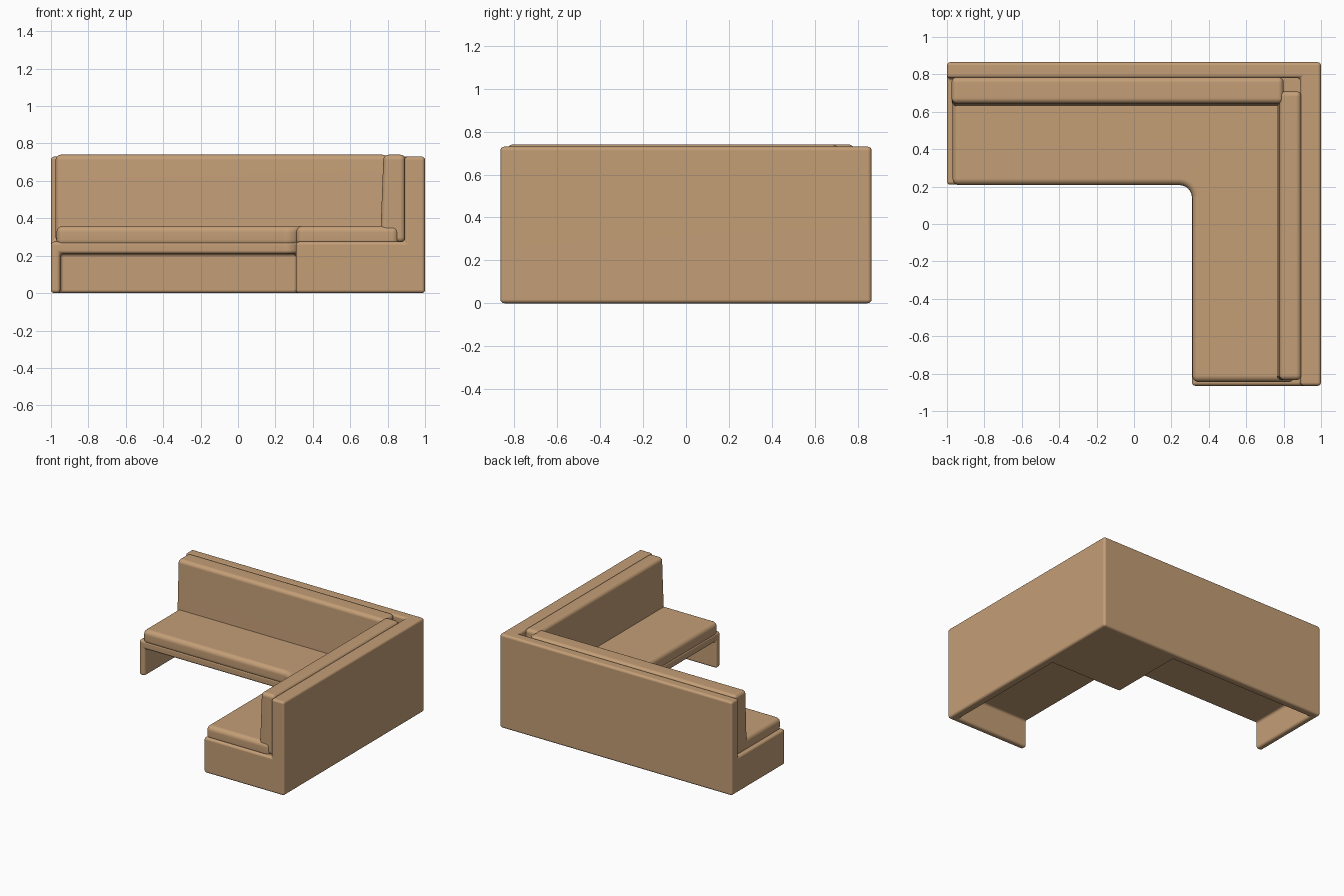
import bpy, bmesh, math

if "Cube" in bpy.data.objects:
    bpy.data.objects.remove(bpy.data.objects["Cube"])

tan = bpy.data.materials.new("tan_upholstery")
tan.diffuse_color = (0.55, 0.342, 0.182, 1)
tan.use_nodes = True
tan.node_tree.nodes["Principled BSDF"].inputs["Base Color"].default_value = tan.diffuse_color


def prism(name, pts, z0, z1):
    """Solid made by raising a flat outline from z0 to z1."""
    bm = bmesh.new()
    face = bm.faces.new([bm.verts.new((x, y, z0)) for x, y in pts])
    up = bmesh.ops.extrude_face_region(bm, geom=[face])["geom"]
    bmesh.ops.translate(bm, vec=(0, 0, z1 - z0),
                        verts=[v for v in up if isinstance(v, bmesh.types.BMVert)])
    bmesh.ops.recalc_face_normals(bm, faces=bm.faces)
    me = bpy.data.meshes.new(name)
    bm.to_mesh(me)
    bm.free()
    ob = bpy.data.objects.new(name, me)
    bpy.context.collection.objects.link(ob)
    me.materials.append(tan)
    return ob


def ell(x0, x1, y0, y1, ix, iy, r=0.0):
    """L outline; (ix, iy) is the inner corner, filleted by r."""
    if r:
        arc = [(ix - r + r * math.sin(a), iy - r + r * math.cos(a))
               for a in (math.pi / 2 * i / 6 for i in range(7))]
    else:
        arc = [(ix, iy)]
    return [(x0, y1), (x0, iy)] + arc + [(ix, y0), (x1, y0), (x1, y1)]


def rect(x0, x1, y0, y1):
    return [(x0, y0), (x1, y0), (x1, y1), (x0, y1)]


def apply_all(ob):
    bpy.ops.object.select_all(action='DESELECT')
    bpy.context.view_layer.objects.active = ob
    ob.select_set(True)
    for m in list(ob.modifiers):
        bpy.ops.object.modifier_apply(modifier=m.name)


def soften(ob, width):
    """Rounded edges with smooth shading."""
    b = ob.modifiers.new("round", 'BEVEL')
    b.width, b.segments = width, 5
    b.limit_method, b.angle_limit = 'ANGLE', math.radians(40)
    b.use_clamp_overlap = False
    apply_all(ob)
    bpy.ops.object.shade_smooth_by_angle(angle=math.radians(40))
    w = ob.modifiers.new("normals", 'WEIGHTED_NORMAL')
    w.keep_sharp = True


# Frame: low L base joined to the tall outer walls, hollow under both seats
frame = prism("frame", ell(-1, 0.98, -0.865, 0.85, 0.31, 0.21, 0.07), 0, 0.275)
helpers = [
    ('UNION', prism("outer_walls", ell(-1, 1, -0.865, 0.865, 0.89, 0.78), 0, 0.73)),
    ('DIFFERENCE', prism("recess_back", rect(-0.95, 0.31, 0.0, 0.80), -0.1, 0.21)),
    ('DIFFERENCE', prism("recess_side", rect(0.0, 0.93, -0.815, 0.21), -0.1, 0.21)),
]
for op, helper in helpers:
    helper.hide_render = True
    m = frame.modifiers.new(op, 'BOOLEAN')
    m.operation, m.object, m.solver = op, helper, 'EXACT'
d = frame.modifiers.new("clean", 'DECIMATE')
d.decimate_type = 'DISSOLVE'
d.angle_limit = math.radians(2)
apply_all(frame)
for _, helper in helpers:
    bpy.data.objects.remove(helper)
soften(frame, 0.018)

# Seat cushion: one L-shaped pad
seat = prism("seat_cushion", ell(-0.97, 0.86, -0.845, 0.76, 0.312, 0.208, 0.07), 0.25, 0.36)
soften(seat, 0.035)

# Back cushions: upright pads whose front faces lean back slightly
back = prism("back_cushion", rect(-0.975, 0.80, 0.627, 0.785), 0.27, 0.74)
for v in back.data.vertices:
    if v.co.z > 0.5 and v.co.y < 0.7:
        v.co.y += 0.018
soften(back, 0.028)

side = prism("side_cushion", rect(0.76, 0.895, -0.835, 0.71), 0.27, 0.74)
for v in side.data.vertices:
    if v.co.z > 0.5 and v.co.x < 0.8:
        v.co.x += 0.018
soften(side, 0.028)

# Corner filler: sunken patch where the two back cushions meet the walls
filler = prism("corner_filler", rect(0.77, 0.91, 0.67, 0.80), 0.3, 0.68)
soften(filler, 0.01)
